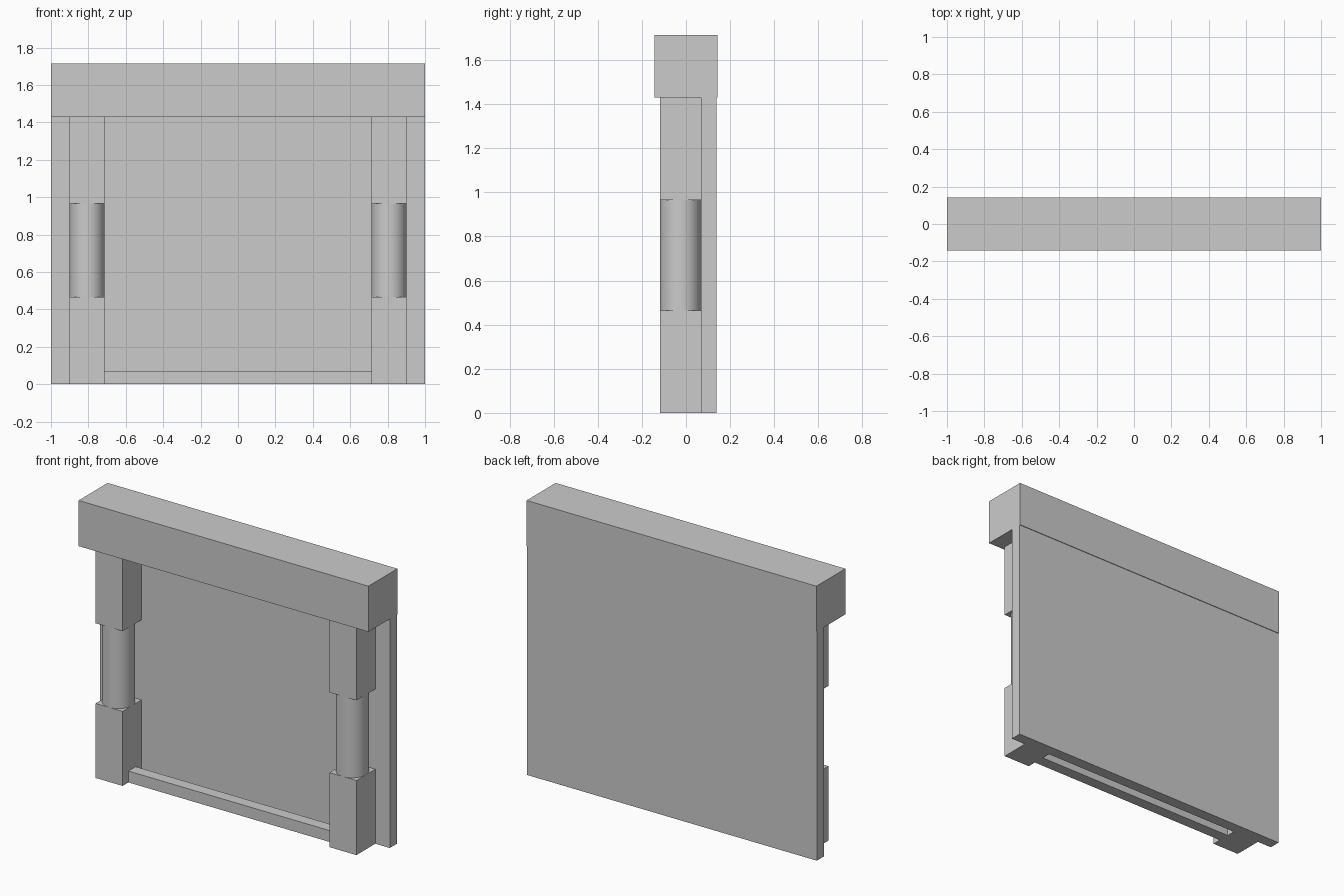
import bpy
import bmesh
import math
from mathutils import Matrix

if "Cube" in bpy.data.objects:
    bpy.data.objects.remove(bpy.data.objects["Cube"])


def make_object(name, bm):
    mesh = bpy.data.meshes.new(name)
    bm.to_mesh(mesh)
    bm.free()
    obj = bpy.data.objects.new(name, mesh)
    bpy.context.collection.objects.link(obj)
    return obj


def box(name, x, y, z):
    """Box from (min, max) ranges on each axis."""
    bm = bmesh.new()
    size = [r[1] - r[0] for r in (x, y, z)]
    mid = [(r[0] + r[1]) / 2 for r in (x, y, z)]
    bmesh.ops.create_cube(bm, size=1, matrix=Matrix.Translation(mid) @ Matrix.Diagonal((*size, 1)))
    return make_object(name, bm)


def column(name, x, y, z, radius):
    """Smooth upright cylinder spanning the z range."""
    bm = bmesh.new()
    bmesh.ops.create_cone(bm, cap_ends=True, segments=48, radius1=radius, radius2=radius,
                          depth=z[1] - z[0],
                          matrix=Matrix.Translation((x, y, (z[0] + z[1]) / 2)))
    obj = make_object(name, bm)
    bpy.ops.object.select_all(action='DESELECT')
    obj.select_set(True)
    bpy.context.view_layer.objects.active = obj
    bpy.ops.object.shade_smooth_by_angle(angle=math.radians(30))
    return obj


TOP = 1.429          # underside of the lintel
POST_X, POST_Y = 0.807, -0.025
HALF = 0.093         # half width of a post

# Heavy lintel across the top and panel behind
box("lintel", (-1, 1), (-0.143, 0.143), (TOP, 1.714))
box("back_panel", (-1, 1), (0.068, 0.139), (0, TOP))

# Low rail between the posts
box("bottom_rail", (-0.714, 0.714), (-0.061, 0.011), (0, 0.071))

# Two posts: square ends with a round middle
for side, s in (("left", -1), ("right", 1)):
    cx = s * POST_X
    xr = (cx - HALF, cx + HALF)
    yr = (POST_Y - HALF, POST_Y + HALF)
    box(f"{side}_post_base", xr, yr, (0, 0.465))
    column(f"{side}_post_shaft", cx, POST_Y, (0.465, 0.965), HALF)
    box(f"{side}_post_head", xr, yr, (0.965, TOP))
